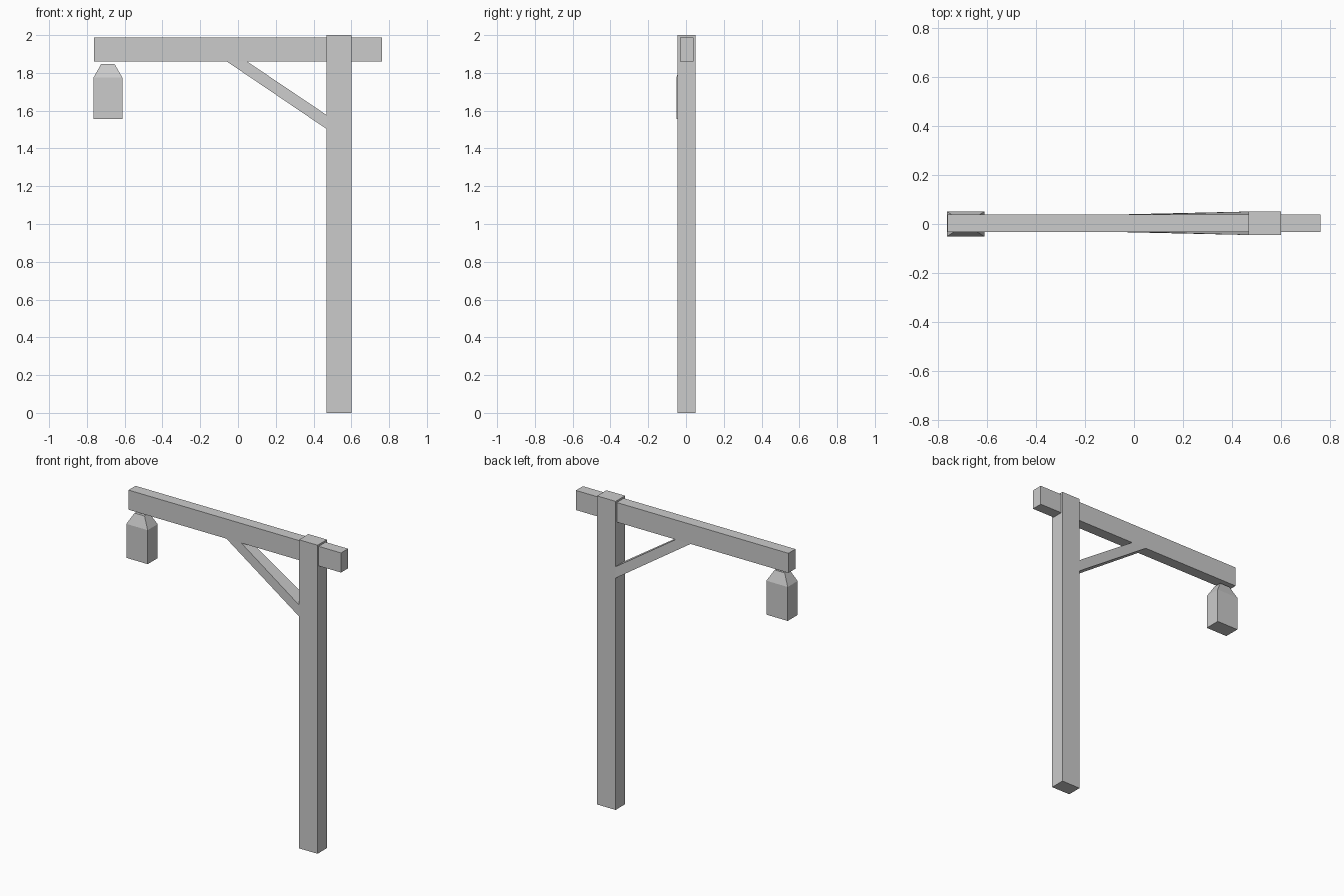
import bpy

if "Cube" in bpy.data.objects:
    bpy.data.objects.remove(bpy.data.objects["Cube"])


def hexa(name, a, b):
    """Six-sided solid between two matching four-point loops."""
    me = bpy.data.meshes.new(name)
    faces = [(3, 2, 1, 0), (4, 5, 6, 7)]
    faces += [(i, (i + 1) % 4, (i + 1) % 4 + 4, i + 4) for i in range(4)]
    me.from_pydata(a + b, [], faces)
    ob = bpy.data.objects.new(name, me)
    bpy.context.collection.objects.link(ob)
    return ob


def rect(x0, x1, y0, y1, z):
    return [(x0, y0, z), (x1, y0, z), (x1, y1, z), (x0, y1, z)]


def box(name, x, y, z):
    return hexa(name, rect(*x, *y, z[0]), rect(*x, *y, z[1]))


# Upright post and the crossbeam running through it
POST_Y, BEAM_Y = (-0.045, 0.051), (-0.033, 0.039)
box("post", (0.469, 0.602), POST_Y, (0, 2))
box("crossbeam", (-0.762, 0.762), BEAM_Y, (1.861, 1.988))

# Diagonal brace, tapering from post thickness to beam thickness
low, high = POST_Y, BEAM_Y
hexa("brace",
     [(0.469, low[0], 1.503), (0.469, low[1], 1.503),
      (0.469, low[1], 1.577), (0.469, low[0], 1.577)],
     [(-0.06, high[0], 1.861), (-0.06, high[1], 1.861),
      (0.047, high[1], 1.861), (0.047, high[0], 1.861)])

# Hanging lantern: box body with a tapered roof, one closed shell each
body = (-0.765, -0.612, -0.051, 0.051)
box("lantern_body", body[:2], body[2:], (1.555, 1.775))
hexa("lantern_roof", rect(*body, 1.775),
     rect(-0.725, -0.653, -0.025, 0.025, 1.846))

# Consistent outward normals
import bmesh
for ob in bpy.context.collection.objects:
    bm = bmesh.new()
    bm.from_mesh(ob.data)
    bmesh.ops.recalc_face_normals(bm, faces=bm.faces)
    bm.to_mesh(ob.data)
    bm.free()
